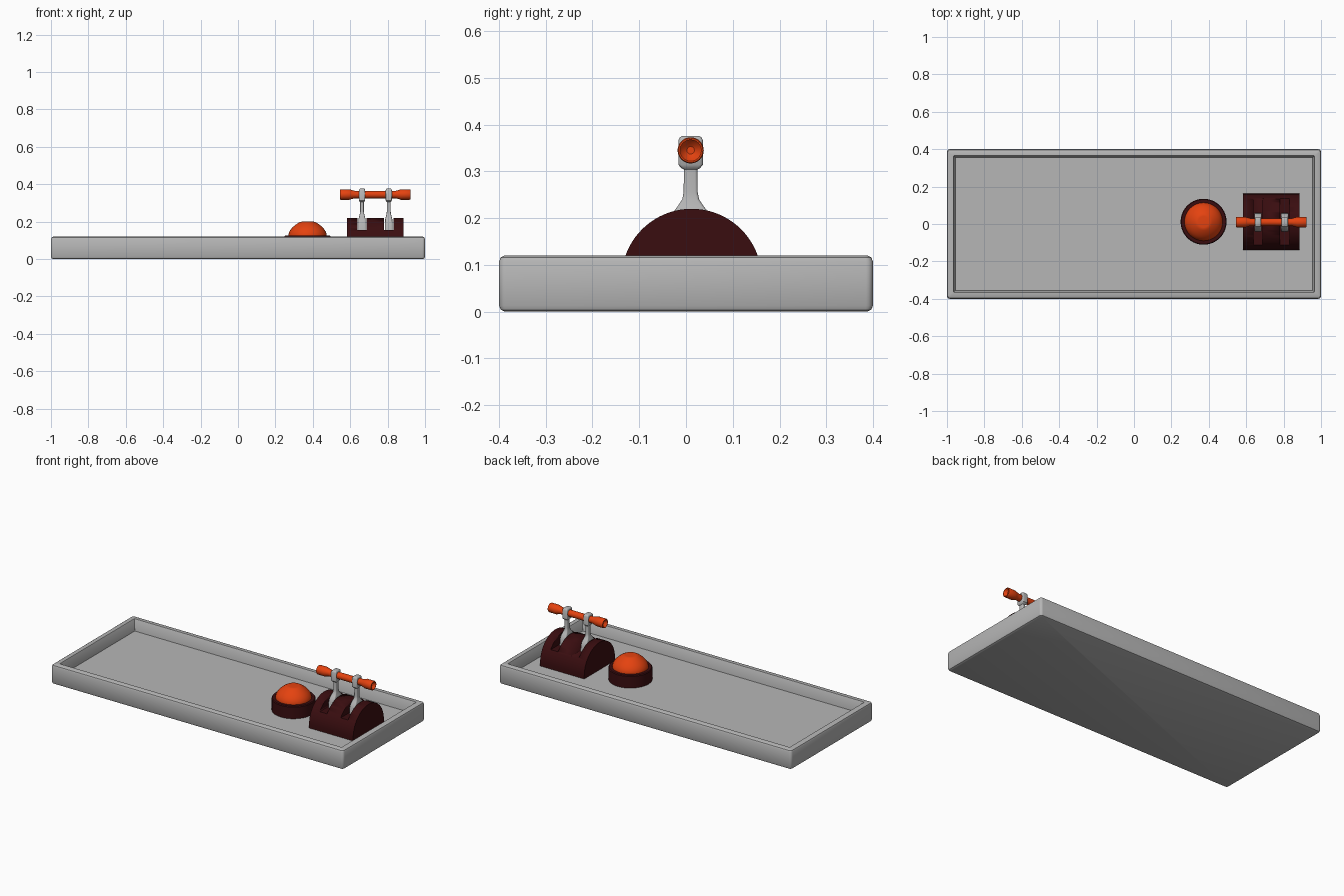
import bpy, bmesh, math
from mathutils import Vector

if "Cube" in bpy.data.objects:
    bpy.data.objects.remove(bpy.data.objects["Cube"])


def material(name, rgb):
    m = bpy.data.materials.new(name)
    m.diffuse_color = (*rgb, 1)
    m.use_nodes = True
    m.node_tree.nodes["Principled BSDF"].inputs["Base Color"].default_value = m.diffuse_color
    return m


GREY = material("light grey", (0.47, 0.47, 0.47))
ORANGE = material("bright orange", (0.78, 0.055, 0.005))
MAROON = material("dark maroon", (0.042, 0.004, 0.005))


def loft(name, rings, mat, angle=35, loop=False):
    """Skin a list of closed rings; cap the ends."""
    bm = bmesh.new()
    rows = [[bm.verts.new(p) for p in r] for r in rings]
    n = len(rows[0])
    for a, b in zip(rows, rows[1:]):
        for i in range(n):
            j = (i + 1) % n
            bm.faces.new((a[i], a[j], b[j], b[i]))
    bm.faces.new(rows[0][::-1])
    bm.faces.new(rows[-1])
    bmesh.ops.recalc_face_normals(bm, faces=bm.faces)
    me = bpy.data.meshes.new(name)
    bm.to_mesh(me)
    bm.free()
    ob = bpy.data.objects.new(name, me)
    bpy.context.collection.objects.link(ob)
    me.materials.append(mat)
    bpy.ops.object.select_all(action='DESELECT')
    ob.select_set(True)
    bpy.context.view_layer.objects.active = ob
    bpy.ops.object.shade_smooth_by_angle(angle=math.radians(angle))
    return ob


def rect(hx, hy, r, z, cx=0, cy=0, k=4):
    """Rounded rectangle ring at height z."""
    pts = []
    for q, (sx, sy) in enumerate(((1, 1), (-1, 1), (-1, -1), (1, -1))):
        for i in range(k + 1):
            a = math.pi / 2 * (q + i / k)
            pts.append(Vector((cx + sx * (hx - r) + r * math.cos(a),
                               cy + sy * (hy - r) + r * math.sin(a), z)))
    return pts


def circle(r, t, c, axis='z', n=40):
    """Circle ring of radius r at distance t along an axis through c."""
    pts = []
    for i in range(n):
        u, v = r * math.cos(math.tau * i / n), r * math.sin(math.tau * i / n)
        pts.append(Vector(c) + Vector((u, v, t) if axis == 'z' else (t, u, v)))
    return pts


FLOOR, CY = 0.05, 0.012

# tray: rounded outer rim, steep inner wall, sunken floor (inset, z, corner radius)
tray = [(.013, 0, .005), (.004, .004, .012), (0, .013, .015), (0, .107, .015),
        (.004, .116, .012), (.012, .12, .008), (.035, .12, .002),
        (.037, .117, .002), (.045, FLOOR, .002)]
loft("tray", [rect(1 - i, .4 - i, r, z) for i, z, r in tray], GREY)

# push button: collar and stepped dome
BC = (0.372, CY, 0)
collar = [(.123, FLOOR - .005), (.123, .122), (.119, .127), (.100, .127), (.100, .118)]
loft("button_collar", [circle(r, z, BC) for r, z in collar], MAROON)
dome = [(.102, .115), (.102, .132), (.098, .145), (.091, .157), (.082, .168),
        (.071, .178), (.058, .188), (.046, .195), (.038, .199), (.030, .200)]
loft("button_dome", [circle(r, z, BC) for r, z in dome], ORANGE, 30)

# lever housing: half drum with two slots
drum = [(CY + .15, FLOOR - .005)]
drum += [(CY + .15 * math.cos(math.pi * i / 40), .07 + .15 * math.sin(math.pi * i / 40))
         for i in range(41)]
drum += [(CY - .15, FLOOR - .005)]
housing = loft("lever_housing", [[Vector((x, y, z)) for y, z in drum]
                                 for x in (.583, .885)], MAROON)
ARMS = (.663, .806)
for x in ARMS:
    cutter = loft("slot_cutter", [rect(.025, .2, .001, z, x, CY, 1) for z in (.155, .3)], MAROON)
    cutter.hide_render = True
    mod = housing.modifiers.new("slot", 'BOOLEAN')
    mod.object = cutter
    mod.operation = 'DIFFERENCE'
    mod.solver = 'EXACT'
    bpy.context.view_layer.objects.active = housing
    bpy.ops.object.modifier_apply(modifier=mod.name)
    bpy.data.objects.remove(cutter)

# lever arms: flared foot, slim neck, rounded eye (half x, half y, z)
arm = [(.020, .050, .150), (.020, .046, .190), (.019, .038, .212), (.016, .028, .225),
       (.012, .018, .240), (.010, .015, .256), (.010, .0145, .304), (.013, .020, .307),
       (.017, .026, .314), (.017, .026, .367), (.015, .023, .373), (.012, .018, .376)]
for n, x in enumerate(ARMS):
    loft(f"lever_arm_{n + 1}", [rect(hx, hy, .006, z, x, CY - .002) for hx, hy, z in arm], GREY, 40)

# handle bar: slim middle, thicker grips with dished ends, mirrored about its centre
half = [(.020, .110), (.026, .132), (.028, .137), (.028, .184), (.026, .188),
        (.023, .188), (.017, .179), (.008, .172)]
profile = [(r, -t) for r, t in reversed(half)] + half
loft("lever_handle", [circle(r, t, (.7335, CY - .002, .345), 'x', 32) for r, t in profile], ORANGE)
